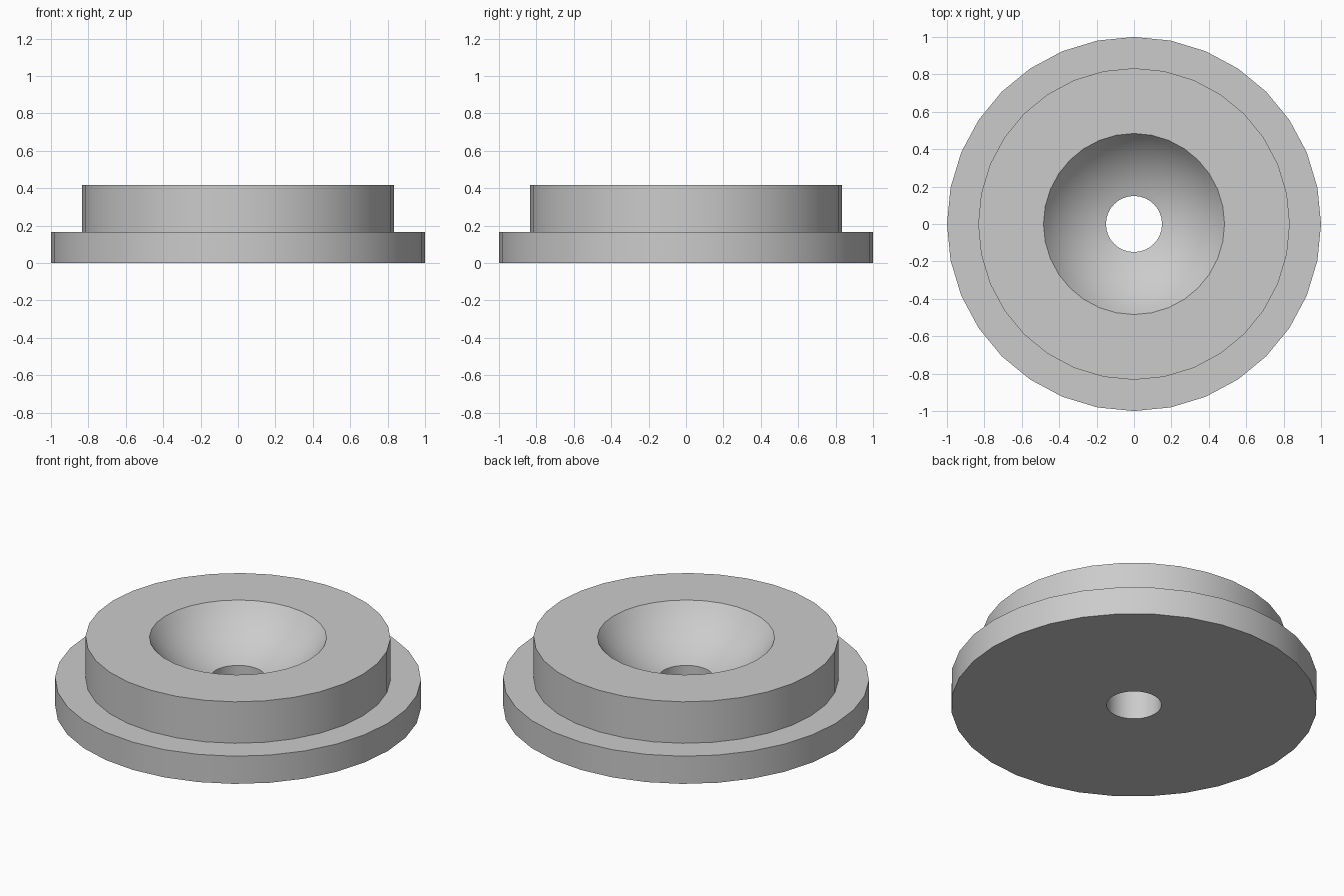
import bpy, bmesh, math

cube = bpy.data.objects.get("Cube")
if cube:
    bpy.data.objects.remove(cube)

SIDES = 32
BASE_H, TOP_H = 0.167, 0.417
HOLE_R, BOWL_R, SPHERE_R = 0.15, 0.484, 0.583
ARC_STEPS = 10

grey = bpy.data.materials.new("plain grey")
grey.use_nodes = True
colour = (0.6, 0.6, 0.6, 1)
grey.diffuse_color = colour
grey.node_tree.nodes["Principled BSDF"].inputs["Base Color"].default_value = colour

# Outer stepped profile, from the bottom of the hole up to the collar's top
profile = [(HOLE_R, 0), (1, 0), (1, BASE_H), (0.833, BASE_H), (0.833, TOP_H)]

# Spherical bowl arc, from its rim down to the hole
centre_z = TOP_H + math.sqrt(SPHERE_R**2 - BOWL_R**2)
a_rim, a_hole = math.asin(BOWL_R / SPHERE_R), math.asin(HOLE_R / SPHERE_R)
for i in range(ARC_STEPS + 1):
    a = a_rim + (a_hole - a_rim) * i / ARC_STEPS
    profile.append((SPHERE_R * math.sin(a), centre_z - SPHERE_R * math.cos(a)))

# Revolve the closed profile
bm = bmesh.new()
verts = [bm.verts.new((r, 0, z)) for r, z in profile]
edges = [bm.edges.new((v, verts[(i + 1) % len(verts)])) for i, v in enumerate(verts)]
bmesh.ops.spin(bm, geom=verts + edges, cent=(0, 0, 0), axis=(0, 0, 1),
               angle=math.tau, steps=SIDES)
bmesh.ops.remove_doubles(bm, verts=bm.verts, dist=1e-4)
bmesh.ops.recalc_face_normals(bm, faces=bm.faces)

mesh = bpy.data.meshes.new("flanged_cup")
bm.to_mesh(mesh)
bm.free()
mesh.materials.append(grey)
cup = bpy.data.objects.new("flanged_cup", mesh)
bpy.context.collection.objects.link(cup)

# Smooth walls and bowl, sharp rims
bpy.ops.object.select_all(action='DESELECT')
cup.select_set(True)
bpy.context.view_layer.objects.active = cup
bpy.ops.object.shade_smooth_by_angle(angle=math.radians(30))
